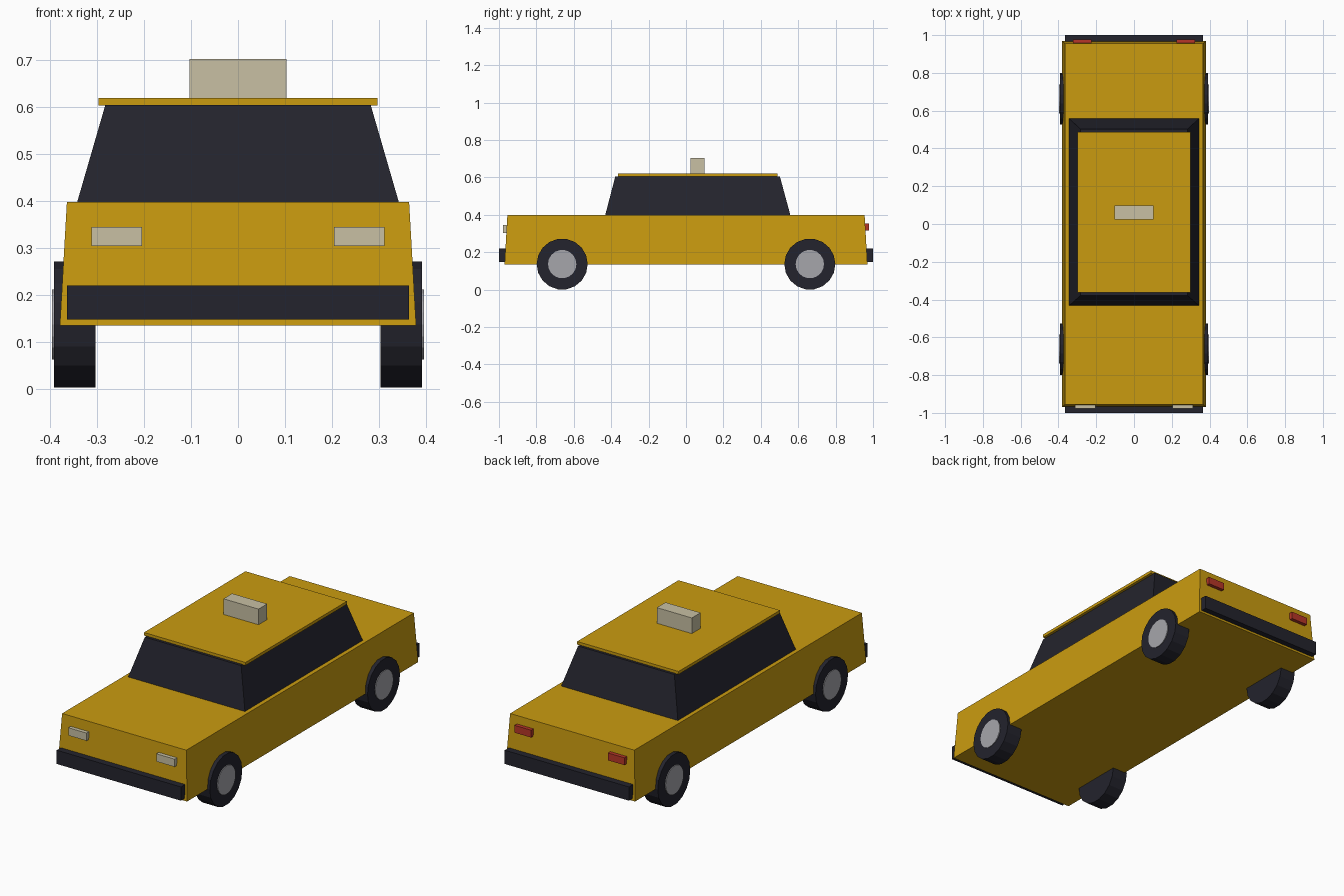
import bpy
import bmesh
from math import radians
from mathutils import Matrix

if "Cube" in bpy.data.objects:
    bpy.data.objects.remove(bpy.data.objects["Cube"], do_unlink=True)


def material(name, r, g, b):
    mat = bpy.data.materials.new(name)
    mat.use_nodes = True
    mat.diffuse_color = (r, g, b, 1)
    mat.node_tree.nodes["Principled BSDF"].inputs["Base Color"].default_value = (r, g, b, 1)
    return mat


yellow = material("yellow paint", 0.59, 0.33, 0.005)
dark = material("dark rubber and glass", 0.017, 0.017, 0.026)
silver = material("silver hub", 0.38, 0.38, 0.41)
cream = material("cream lamp", 0.58, 0.53, 0.37)
red = material("red lamp", 0.47, 0.037, 0.021)


def finish(name, bm, mat):
    mesh = bpy.data.meshes.new(name)
    bm.to_mesh(mesh)
    bm.free()
    mesh.materials.append(mat)
    obj = bpy.data.objects.new(name, mesh)
    bpy.context.collection.objects.link(obj)
    return obj


def block(name, mat, x, y, z, top_x=None, top_y=None):
    """Box spanning the given (low, high) ranges; the top may have its own outline."""
    bm = bmesh.new()
    bmesh.ops.create_cube(bm, size=1)
    for v in bm.verts:
        upper = v.co.z > 0
        xs = top_x if upper and top_x else x
        ys = top_y if upper and top_y else y
        v.co = (xs[v.co.x > 0], ys[v.co.y > 0], z[upper])
    return finish(name, bm, mat)


def disc(name, mat, radius, x, y, z):
    """Cylinder lying along x, with a corner pointing straight down."""
    bm = bmesh.new()
    bmesh.ops.create_cone(bm, cap_ends=True, segments=18, radius1=radius,
                          radius2=radius, depth=x[1] - x[0])
    bm.transform(Matrix.Translation((sum(x) / 2, y, z))
                 @ Matrix.Rotation(radians(90), 4, "Y"))
    return finish(name, bm, mat)


# Tapered body, cabin glass, roof panel and roof sign
block("body", yellow, (-0.38, 0.38), (-0.97, 0.97), (0.135, 0.398),
      (-0.365, 0.365), (-0.955, 0.955))
block("cabin_windows", dark, (-0.343, 0.343), (-0.432, 0.558), (0.398, 0.605),
      (-0.283, 0.283), (-0.378, 0.502))
block("roof", yellow, (-0.298, 0.298), (-0.363, 0.488), (0.604, 0.62))
block("roof_sign", cream, (-0.103, 0.103), (0.025, 0.098), (0.62, 0.703))

# Bumpers
block("front_bumper", dark, (-0.365, 0.365), (-1, -0.963), (0.147, 0.22))
block("rear_bumper", dark, (-0.365, 0.365), (0.963, 1), (0.147, 0.22))

# Lamps, wheels and hubs, repeated on both sides
WHEEL_RADIUS = 0.1365
for side, s in (("left", 1), ("right", -1)):
    def span(a, b):
        return tuple(sorted((s * a, s * b)))

    block(side + "_headlight", cream, span(0.205, 0.312), (-0.978, -0.958), (0.304, 0.345))
    block(side + "_tail_light", red, span(0.226, 0.323), (0.958, 0.978), (0.316, 0.355))
    for end, y in (("front", -0.662), ("rear", 0.662)):
        disc(f"{end}_{side}_wheel", dark, WHEEL_RADIUS, span(0.304, 0.393), y, WHEEL_RADIUS)
        disc(f"{end}_{side}_hub", silver, 0.076, span(0.38, 0.397), y, WHEEL_RADIUS)
